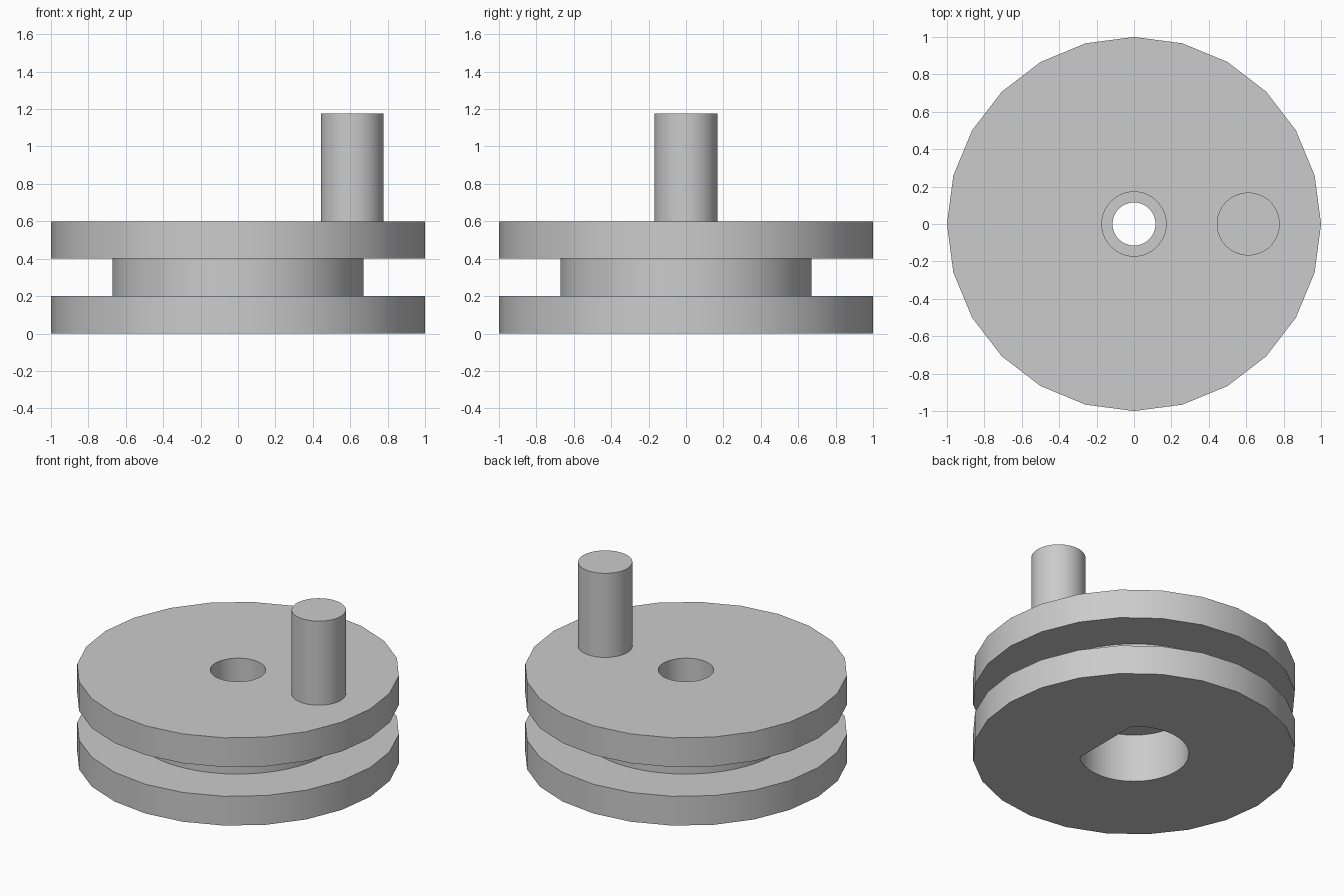
import bpy
import math

cube = bpy.data.objects.get("Cube")
if cube:
    bpy.data.objects.remove(cube, do_unlink=True)

# Single plain grey
grey = bpy.data.materials.new("plain grey")
grey.use_nodes = True
color = (0.6, 0.6, 0.6, 1)
grey.diffuse_color = color
grey.node_tree.nodes["Principled BSDF"].inputs["Base Color"].default_value = color


def cylinder(name, radius, z0, z1, sides=64, x=0):
    """Upright cylinder between two heights."""
    bpy.ops.mesh.primitive_cylinder_add(vertices=sides, radius=radius, depth=z1 - z0,
                                        location=(x, 0, (z0 + z1) / 2))
    obj = bpy.context.object
    obj.name = name
    obj.data.materials.append(grey)
    return obj


def combine(target, tool, operation):
    """Apply a boolean and discard the tool."""
    mod = target.modifiers.new("boolean", "BOOLEAN")
    mod.operation = operation
    mod.solver = "EXACT"
    mod.object = tool
    bpy.context.view_layer.objects.active = target
    bpy.ops.object.modifier_apply(modifier=mod.name)
    bpy.data.objects.remove(tool, do_unlink=True)


def smooth(obj):
    bpy.ops.object.select_all(action="DESELECT")
    obj.select_set(True)
    bpy.context.view_layer.objects.active = obj
    bpy.ops.object.shade_smooth_by_angle(angle=math.radians(30))


# Grooved wheel: two faceted flanges joined by a round hub
wheel = cylinder("grooved_wheel", 1, 0, 0.2, sides=24)
combine(wheel, cylinder("hub", 0.67, 0.1, 0.5), "UNION")
combine(wheel, cylinder("upper_flange", 1, 0.4, 0.6, sides=24), "UNION")

# Shaft socket underneath, with one flat side facing the crank pin
socket = cylinder("shaft_socket", 0.34, -0.1, 0.33)
for v in socket.data.vertices:
    v.co.x = min(v.co.x, 0.23)
combine(wheel, socket, "DIFFERENCE")

# Screw hole through the middle, with a counterbore on top
combine(wheel, cylinder("screw_hole", 0.115, 0.2, 0.8), "DIFFERENCE")
combine(wheel, cylinder("counterbore", 0.172, 0.4, 0.8), "DIFFERENCE")
smooth(wheel)

# Off-centre crank pin
pin = cylinder("crank_pin", 0.168, 0.6, 1.175, x=0.611)
smooth(pin)
